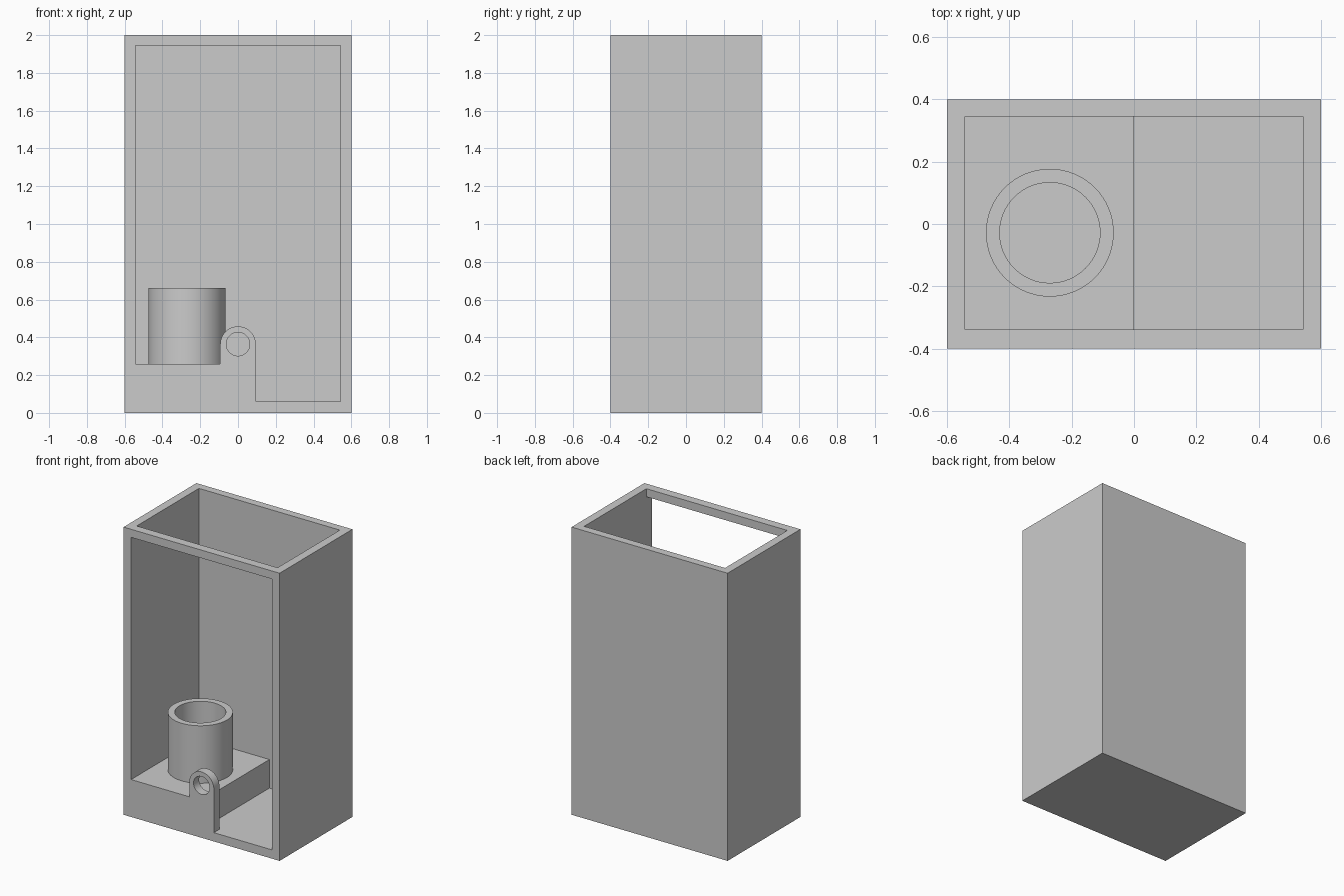
import bpy
import bmesh
from math import cos, sin, pi
from mathutils import Matrix

if "Cube" in bpy.data.objects:
    bpy.data.objects.remove(bpy.data.objects["Cube"])

W, H = 0.6, 2.0                  # half width, height
IN = 0.542                       # inner half width
FLOOR, STEP, TOP = 0.061, 0.26, 1.944
FRONT, FRONT_IN, BACK_IN, BACK = -0.4, -0.339, 0.345, 0.4
TAB_R, TAB_Z, HOLE_R = 0.094, 0.364, 0.062


def arc(cx, cy, r, a0, a1, n):
    return [(cx + r * cos(a0 + (a1 - a0) * i / n),
             cy + r * sin(a0 + (a1 - a0) * i / n)) for i in range(n + 1)]


def circle(cx, cy, r, n=64):
    return arc(cx, cy, r, 0, 2 * pi, n)[:-1]


def rect(x0, y0, x1, y1):
    return [(x0, y0), (x1, y0), (x1, y1), (x0, y1)]


def extrude_profile(name, loops, lo, hi, upright=True):
    """Fill nested 2D loops and extrude: along y if upright, else along z."""
    curve = bpy.data.curves.new(name, 'CURVE')
    curve.dimensions = '2D'
    curve.fill_mode = 'BOTH'
    curve.extrude = (hi - lo) / 2
    for pts in loops:
        spline = curve.splines.new('POLY')
        spline.points.add(len(pts) - 1)
        for p, (x, y) in zip(spline.points, pts):
            p.co = (x, y, 0, 1)
        spline.use_cyclic_u = True
    obj = bpy.data.objects.new(name, curve)
    bpy.context.collection.objects.link(obj)
    bpy.ops.object.select_all(action='DESELECT')
    obj.select_set(True)
    bpy.context.view_layer.objects.active = obj
    bpy.ops.object.convert(target='MESH')
    obj = bpy.context.view_layer.objects.active
    obj.name = name

    mid = (lo + hi) / 2
    if upright:
        move = Matrix.Translation((0, mid, 0)) @ Matrix.Rotation(pi / 2, 4, 'X')
    else:
        move = Matrix.Translation((0, 0, mid))
    bm = bmesh.new()
    bm.from_mesh(obj.data)
    bm.transform(move)
    bmesh.ops.remove_doubles(bm, verts=bm.verts, dist=1e-5)
    bmesh.ops.recalc_face_normals(bm, faces=bm.faces)
    bm.to_mesh(obj.data)
    bm.free()
    bpy.ops.object.shade_smooth_by_angle(angle=pi / 6)
    return obj


# Back wall
extrude_profile("back_wall", [rect(-W, 0, W, H)], BACK_IN, BACK)

# Side walls with floor and raised step, as one cross-section
extrude_profile("sides_and_stepped_floor", [[
    (-W, 0), (W, 0), (W, H), (IN, H), (IN, FLOOR), (0, FLOOR),
    (0, STEP), (-IN, STEP), (-IN, H), (-W, H)]], FRONT_IN, BACK_IN)

# Front frame: window cut around a round-topped tab with an eyelet
window = [(-IN, TOP), (-IN, STEP), (-TAB_R, STEP)]
window += arc(0, TAB_Z, TAB_R, pi, 0, 32)
window += [(TAB_R, FLOOR), (IN, FLOOR), (IN, TOP)]
extrude_profile("front_frame", [rect(-W, 0, W, H), window,
                                circle(0, TAB_Z, HOLE_R)], FRONT, FRONT_IN)

# Round open cup standing on the step
cx, cy = -0.27, -0.028
extrude_profile("cup", [circle(cx, cy, 0.205), circle(cx, cy, 0.161)],
                STEP, 0.66, upright=False)
